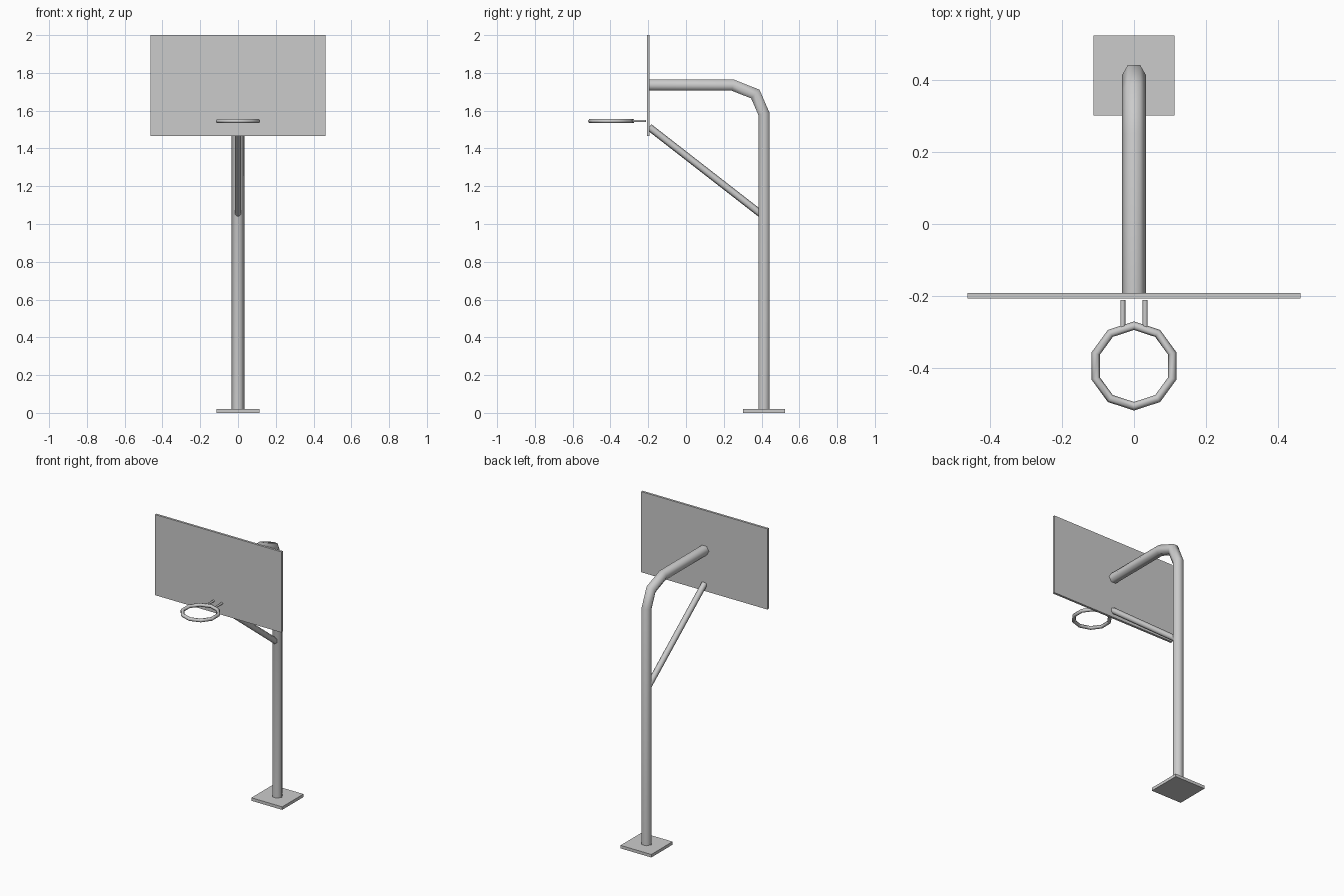
import bpy, bmesh
from math import cos, sin, tau, radians
from mathutils import Vector

if "Cube" in bpy.data.objects:
    bpy.data.objects.remove(bpy.data.objects["Cube"])


def box(name, lo, hi):
    lo, hi = Vector(lo), Vector(hi)
    bpy.ops.mesh.primitive_cube_add(size=1, location=(lo + hi) / 2)
    ob = bpy.context.object
    ob.name = name
    ob.scale = hi - lo
    bpy.ops.object.transform_apply(location=False, rotation=False, scale=True)
    return ob


def tube(name, path, radius, axis, sides=6, turn=0, closed=False):
    """Mitred tube along a flat path; axis is the normal of the path's plane."""
    pts, axis, n = [Vector(p) for p in path], Vector(axis), len(path)
    bm = bmesh.new()
    rings = []
    for i, p in enumerate(pts):
        before = pts[i - 1] if closed or i > 0 else None
        after = pts[(i + 1) % n] if closed or i < n - 1 else None
        d_in = (p - before).normalized() if before is not None else (after - p).normalized()
        d_out = (after - p).normalized() if after is not None else d_in
        tangent = (d_in + d_out).normalized()
        across = tangent.cross(axis) / tangent.dot(d_in)
        rings.append([bm.verts.new(p + radius * (cos(a) * axis + sin(a) * across))
                      for a in (turn + tau * k / sides for k in range(sides))])
    for i in range(n if closed else n - 1):
        a, b = rings[i], rings[(i + 1) % n]
        for k in range(sides):
            m = (k + 1) % sides
            bm.faces.new((a[k], a[m], b[m], b[k]))
    if not closed:
        bm.faces.new(rings[0])
        bm.faces.new(rings[-1])
    bmesh.ops.recalc_face_normals(bm, faces=bm.faces)
    mesh = bpy.data.meshes.new(name)
    bm.to_mesh(mesh)
    bm.free()
    ob = bpy.data.objects.new(name, mesh)
    bpy.context.collection.objects.link(ob)
    bpy.ops.object.select_all(action='DESELECT')
    ob.select_set(True)
    bpy.context.view_layer.objects.active = ob
    bpy.ops.object.shade_smooth_by_angle(angle=radians(65))
    return ob


X, Z = (1, 0, 0), (0, 0, 1)

# Base plate and backboard
box("base_plate", (-0.113, 0.302, 0), (0.113, 0.525, 0.02))
box("backboard", (-0.463, -0.207, 1.465), (0.463, -0.192, 2.0))

# Bent pole with its arm reaching the backboard
tube("pole", [(0, 0.413, 0.01), (0, 0.413, 1.582), (0, 0.367, 1.688),
              (0, 0.248, 1.735), (0, -0.195, 1.735)], 0.034, X)

# Diagonal brace
tube("brace", [(0, 0.395, 1.054), (0, -0.195, 1.513)], 0.019, X, turn=radians(30))

# Ten-sided hoop
hoop = [(0.112 * sin(tau * k / 10), -0.395 + 0.112 * cos(tau * k / 10), 1.545)
        for k in range(10)]
tube("hoop", hoop, 0.0113, Z, turn=radians(30), closed=True)

# Two prongs joining hoop and backboard
for side, s in (("left", -1), ("right", 1)):
    tube(f"hoop_prong_{side}", [(s * 0.031, -0.211, 1.545), (s * 0.031, -0.288, 1.545)],
         0.007, X)
